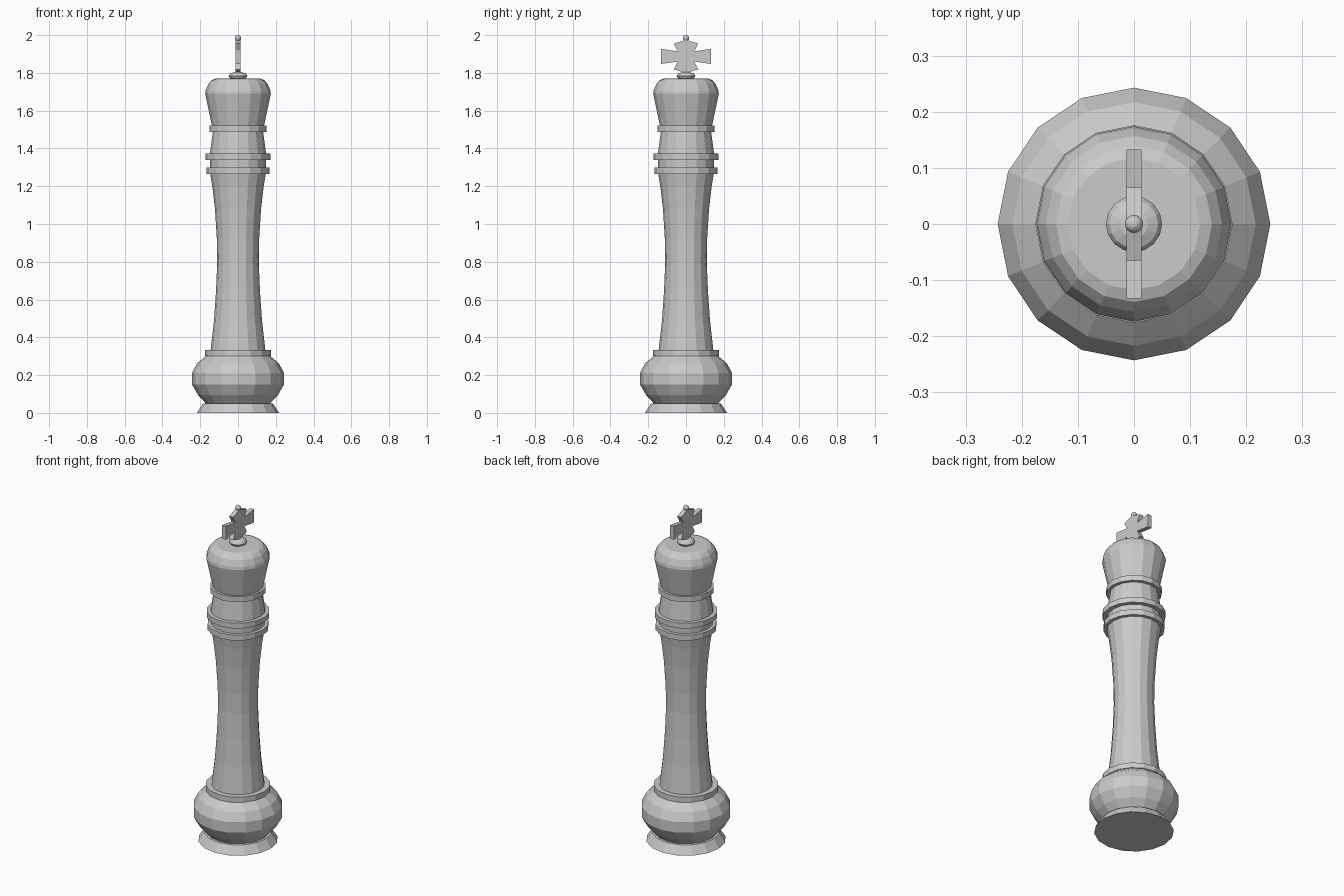
import bpy, bmesh, math

if "Cube" in bpy.data.objects:
    bpy.data.objects.remove(bpy.data.objects["Cube"])

SIDES = 16

def finish(name, bm):
    bmesh.ops.recalc_face_normals(bm, faces=bm.faces)
    me = bpy.data.meshes.new(name)
    bm.to_mesh(me)
    bm.free()
    ob = bpy.data.objects.new(name, me)
    bpy.context.collection.objects.link(ob)
    return ob

def lathe(name, profile, sides=SIDES):
    """Closed solid of revolution from (radius, z) points."""
    bm = bmesh.new()
    rings = []
    for r, z in profile:
        rings.append([bm.verts.new((r * math.cos(2 * math.pi * i / sides),
                                    r * math.sin(2 * math.pi * i / sides), z))
                      for i in range(sides)])
    for a, b in zip(rings, rings[1:]):
        for i in range(sides):
            j = (i + 1) % sides
            bm.faces.new((a[i], a[j], b[j], b[i]))
    bm.faces.new(rings[0][::-1])
    bm.faces.new(rings[-1])
    return finish(name, bm)

# Body: flared foot, bulb, collar, waisted column, rings, neck and head
lathe("body", [
    (0.217, 0), (0.185, 0.05), (0.17, 0.05),
    (0.212, 0.095), (0.243, 0.149), (0.243, 0.212), (0.217, 0.262), (0.172, 0.30),
    (0.176, 0.30), (0.176, 0.332), (0.145, 0.332),
    (0.127, 0.49), (0.116, 0.65), (0.110, 0.80), (0.112, 0.92),
    (0.122, 1.08), (0.136, 1.20), (0.147, 1.265),
    (0.167, 1.265), (0.167, 1.298), (0.147, 1.298), (0.147, 1.34),
    (0.172, 1.34), (0.172, 1.372), (0.149, 1.372),
    (0.133, 1.488), (0.152, 1.488), (0.152, 1.521), (0.138, 1.521),
    (0.174, 1.69), (0.171, 1.708), (0.157, 1.742), (0.139, 1.762), (0.118, 1.77)])

# Small flattened button under the cross
lathe("button", [(0.03, 1.765), (0.043, 1.772), (0.05, 1.784),
                 (0.043, 1.795), (0.025, 1.803), (0.008, 1.805)])

# Cross: one quarter outline mirrored around its centre, then extruded
cz = 1.887
quarter = [(0.133, 0.04), (0.043, 0.027), (0.065, 0.068)]
half = [(0, 0.088)] + quarter[::-1]
outline = half + [(y, -z) for y, z in quarter] + [(0, -0.088)]
outline += [(-y, z) for y, z in outline[-2:0:-1]]
bm = bmesh.new()
face = bm.faces.new([bm.verts.new((-0.013, y, cz + z)) for y, z in outline])
ext = bmesh.ops.extrude_face_region(bm, geom=[face], use_keep_orig=True)
bmesh.ops.translate(bm, vec=(0.026, 0, 0),
                    verts=[v for v in ext["geom"] if isinstance(v, bmesh.types.BMVert)])
finish("cross", bm)

# Ball on top of the cross
bm = bmesh.new()
bmesh.ops.create_uvsphere(bm, u_segments=16, v_segments=8, radius=0.016)
bmesh.ops.translate(bm, vec=(0, 0, 1.984), verts=bm.verts)
finish("top_ball", bm)
